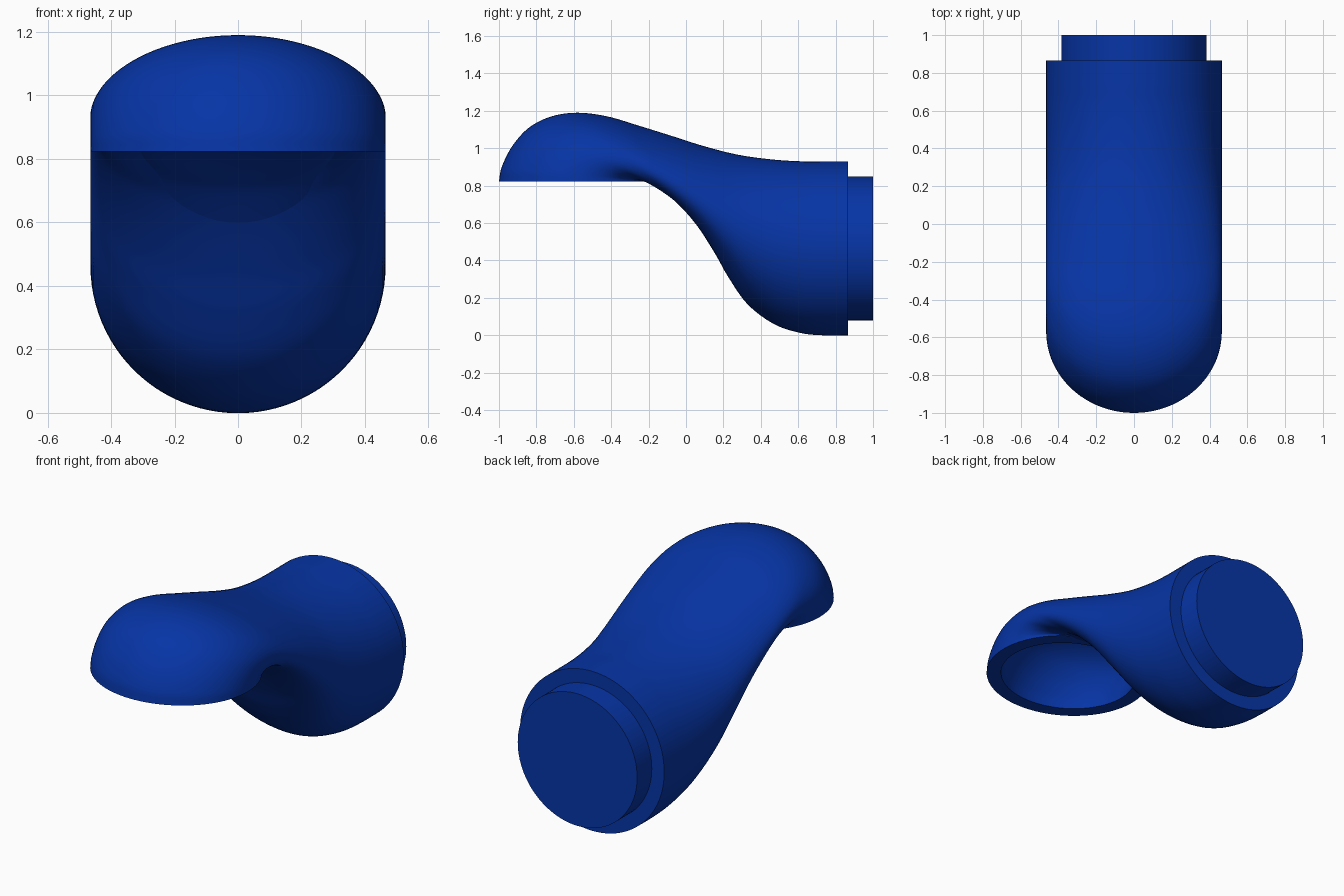
import bpy, bmesh, math
from mathutils import Vector

cube = bpy.data.objects.get("Cube")
if cube:
    bpy.data.objects.remove(cube)

blue = bpy.data.materials.new("deep_blue")
blue.use_nodes = True
COLOUR = (0.002, 0.035, 0.38, 1)
blue.diffuse_color = COLOUR
blue.node_tree.nodes["Principled BSDF"].inputs["Base Color"].default_value = COLOUR

HALF_WIDTH, WALL, SEGMENTS, STEPS = 0.465, 0.08, 96, 6

# Cross-sections from the open mouth to the back: (outer y, z), (underside y, z)
SECTIONS = [
    ((-1.0, .823), (-.14, .823)), ((-.985, .90), (-.133, .818)),
    ((-.93, 1.01), (-.107, .793)), ((-.84, 1.11), (-.068, .75)),
    ((-.72, 1.17), (-.02, .695)), ((-.58, 1.19), (.02, .645)),
    ((-.42, 1.17), (.065, .58)), ((-.25, 1.12), (.11, .51)),
    ((-.08, 1.067), (.165, .42)), ((.10, 1.01), (.23, .305)),
    ((.28, .965), (.33, .165)), ((.46, .94), (.47, .06)),
    ((.62, .93), (.61, .013)), ((.74, .93), (.73, 0)), ((.865, .93), (.865, 0)),
]


def smooth_track(points):
    """Catmull-Rom curve through the points."""
    pts = [Vector((0, y, z)) for y, z in points]
    pts = [2 * pts[0] - pts[1]] + pts + [2 * pts[-1] - pts[-2]]
    out = []
    for a, b, c, d in zip(pts, pts[1:], pts[2:], pts[3:]):
        for i in range(STEPS):
            t = i / STEPS
            out.append(0.5 * (2 * b + (c - a) * t + (2 * a - 5 * b + 4 * c - d) * t * t
                              + (3 * b - a - 3 * c + d) * t ** 3))
    return out + [pts[-2]]


def add_ring(bm, top, bottom, inset):
    """Ellipse spanning two profile points, shrunk by the wall thickness."""
    mid, arm = (top + bottom) / 2, (top - bottom) / 2
    arm = arm * (1 - inset / arm.length)
    ring = []
    for i in range(SEGMENTS):
        a = math.tau * i / SEGMENTS
        side = Vector(((HALF_WIDTH - inset) * math.sin(a), 0, 0))
        ring.append(bm.verts.new(mid + arm * math.cos(a) + side))
    return ring


def finish(bm, name):
    bmesh.ops.recalc_face_normals(bm, faces=bm.faces)
    mesh = bpy.data.meshes.new(name)
    bm.to_mesh(mesh)
    bm.free()
    obj = bpy.data.objects.new(name, mesh)
    bpy.context.collection.objects.link(obj)
    mesh.materials.append(blue)
    bpy.ops.object.select_all(action='DESELECT')
    obj.select_set(True)
    bpy.context.view_layer.objects.active = obj
    bpy.ops.object.shade_smooth_by_angle(angle=math.radians(35))
    return obj


# Hollow curved hood: outside skin, flat rim, then inside skin
tops = smooth_track([s[0] for s in SECTIONS])
bottoms = smooth_track([s[1] for s in SECTIONS])
pairs = list(zip(tops, bottoms))
bm = bmesh.new()
rings = [add_ring(bm, t, b, 0) for t, b in reversed(pairs)]
rings += [add_ring(bm, t, b, WALL) for t, b in pairs[:-STEPS]]
for r, s in zip(rings, rings[1:]):
    for i in range(SEGMENTS):
        j = (i + 1) % SEGMENTS
        bm.faces.new((r[i], r[j], s[j], s[i]))
bm.faces.new(rings[0])
bm.faces.new(rings[-1])
finish(bm, "hood")

# Narrower round spigot at the back
bm = bmesh.new()
bmesh.ops.create_cone(bm, cap_ends=True, segments=SEGMENTS,
                      radius1=HALF_WIDTH - WALL, radius2=HALF_WIDTH - WALL, depth=0.15)
spigot = finish(bm, "back_spigot")
spigot.rotation_euler.x = math.pi / 2
spigot.location = (0, 0.925, HALF_WIDTH)
